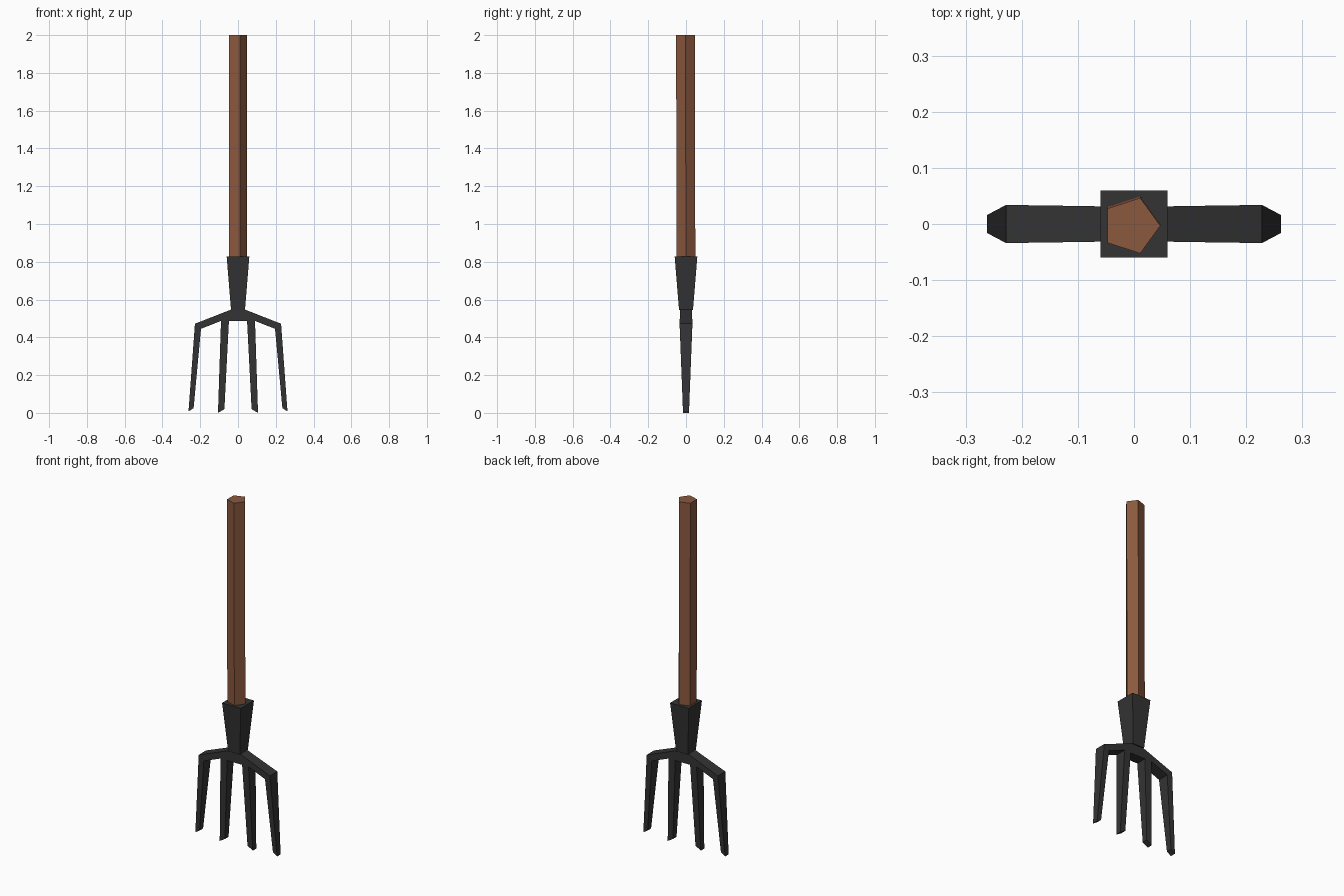
import bpy, bmesh, math

if "Cube" in bpy.data.objects:
    bpy.data.objects.remove(bpy.data.objects["Cube"])


def material(name, rgb):
    m = bpy.data.materials.new(name)
    m.diffuse_color = (*rgb, 1)
    m.use_nodes = True
    m.node_tree.nodes["Principled BSDF"].inputs["Base Color"].default_value = m.diffuse_color
    return m


wood = material("brown wood", (0.26, 0.098, 0.048))
iron = material("dark iron", (0.034, 0.034, 0.034))


def finish(name, bm, mat):
    bmesh.ops.recalc_face_normals(bm, faces=bm.faces)
    me = bpy.data.meshes.new(name)
    bm.to_mesh(me)
    bm.free()
    me.materials.append(mat)
    ob = bpy.data.objects.new(name, me)
    bpy.context.collection.objects.link(ob)
    return ob


def loft(name, low, high, mat):
    """Closed prism between two rings of points."""
    bm = bmesh.new()
    a = [bm.verts.new(p) for p in low]
    b = [bm.verts.new(p) for p in high]
    n = len(a)
    bm.faces.new(a)
    bm.faces.new(b)
    for i in range(n):
        bm.faces.new((a[i], a[(i + 1) % n], b[(i + 1) % n], b[i]))
    return finish(name, bm, mat)


def ring(n, r, x, y, z, start=0.0):
    return [(x + r * math.cos(start + math.tau * i / n),
             y + r * math.sin(start + math.tau * i / n), z) for i in range(n)]


# Five-sided wooden handle, leaning very slightly to the front
loft("handle", ring(5, 0.052, -0.005, 0.0, 0.78),
     ring(5, 0.052, -0.005, -0.003, 2.0), wood)

# Tapered square socket
s = math.sqrt(2)
loft("socket", ring(4, 0.037 * s, 0, 0, 0.545, math.pi / 4),
     ring(4, 0.06 * s, 0, 0, 0.828, math.pi / 4), iron)

# Fork head: right half outline as x, z, half thickness
P = [(0, 0.555, 0.031), (0.037, 0.547, 0.031), (0.048, 0.487, 0.031), (0, 0.487, 0.031),
     (0.09, 0.526, 0.032), (0.09, 0.487, 0.032),
     (0.228, 0.472, 0.034), (0.196, 0.445, 0.033),
     (0.262, 0.008, 0.016), (0.235, 0.025, 0.016),
     (0.106, 0.0, 0.016), (0.072, 0.02, 0.016)]
cells = [(0, 1, 2, 3), (1, 4, 5, 2), (4, 6, 7, 5), (6, 8, 9, 7), (2, 5, 10, 11)]

bm = bmesh.new()
front = [bm.verts.new((x, -t, z)) for x, z, t in P]
back = [bm.verts.new((x, t, z)) for x, z, t in P]
edges = [(c[i], c[(i + 1) % 4]) for c in cells for i in range(4)]
for c in cells:
    bm.faces.new([front[i] for i in c])
    bm.faces.new([back[i] for i in reversed(c)])
# Side walls only along the outer boundary, leaving the mirror plane open
for a, b in edges:
    if (b, a) not in edges and {a, b} != {0, 3}:
        bm.faces.new((front[b], front[a], back[a], back[b]))
head = finish("fork_head", bm, iron)
mirror = head.modifiers.new("mirror", 'MIRROR')
mirror.use_axis[0] = True
mirror.use_clip = True
